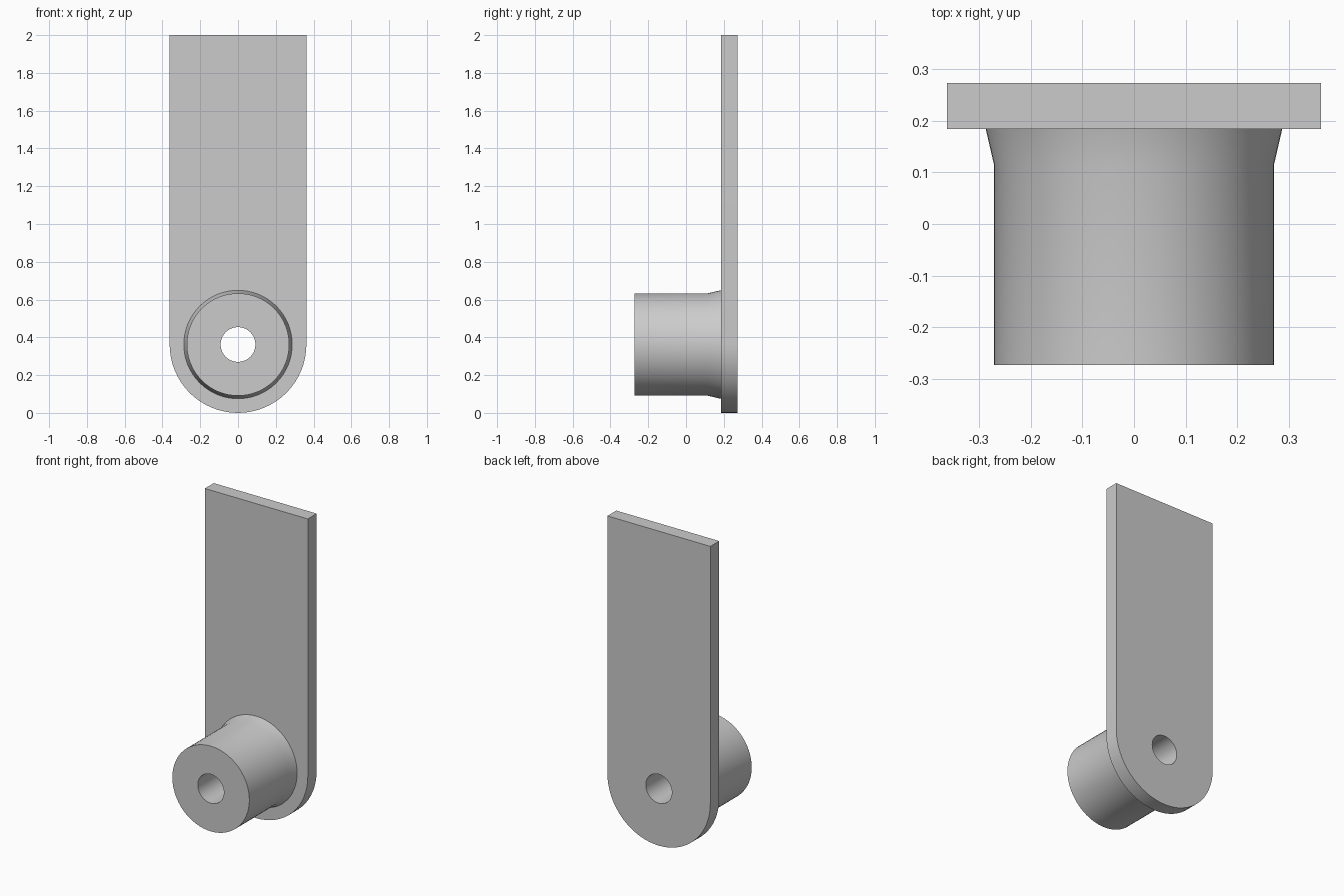
import bpy, bmesh
from math import sin, cos, pi, radians

default_cube = bpy.data.objects.get("Cube")
if default_cube:
    bpy.data.objects.remove(default_cube, do_unlink=True)

HALF_W = 0.362          # plate half width, also its round end and pivot height
FRONT, BACK = 0.184, 0.273
HOLE = 0.092
SEG = 64

grey = bpy.data.materials.new("grey_metal")
grey.use_nodes = True
color = (0.6, 0.6, 0.6, 1)
grey.diffuse_color = color
grey.node_tree.nodes["Principled BSDF"].inputs["Base Color"].default_value = color


def arc(radius, start, end, count):
    """Points (x, z) on an arc around the pivot."""
    step = (end - start) / count
    return [(radius * cos(start + i * step), HALF_W + radius * sin(start + i * step))
            for i in range(count + 1)]


def finish(name, bm):
    mesh = bpy.data.meshes.new(name)
    bm.to_mesh(mesh)
    bm.free()
    mesh.materials.append(grey)
    obj = bpy.data.objects.new(name, mesh)
    bpy.context.collection.objects.link(obj)
    bpy.ops.object.select_all(action="DESELECT")
    obj.select_set(True)
    bpy.context.view_layer.objects.active = obj
    bpy.ops.object.shade_smooth_by_angle(angle=radians(30))
    return obj


# Flat plate with a rounded lower end and a through hole
bm = bmesh.new()
outline = arc(HALF_W, pi, 2 * pi, SEG // 2) + [(HALF_W, 2), (-HALF_W, 2)]
edges = []
for loop in (outline, arc(HOLE, 0, 2 * pi, SEG)[:-1]):
    verts = [bm.verts.new((x, FRONT, z)) for x, z in loop]
    edges += [bm.edges.new((verts[i - 1], v)) for i, v in enumerate(verts)]
bmesh.ops.triangle_fill(bm, edges=edges, use_beauty=True, normal=(0, -1, 0))
extruded = bmesh.ops.extrude_face_region(bm, geom=bm.faces[:], use_keep_orig=True)
bmesh.ops.translate(bm, vec=(0, BACK - FRONT, 0),
                    verts=[g for g in extruded["geom"] if isinstance(g, bmesh.types.BMVert)])
bmesh.ops.recalc_face_normals(bm, faces=bm.faces[:])
finish("plate", bm)

# Hollow boss, turned around the pivot, with a flared foot on the plate
bm = bmesh.new()
profile = [(HOLE, FRONT), (HOLE, -BACK), (0.271, -BACK), (0.271, 0.115), (0.287, FRONT)]
rings = [[bm.verts.new((x, y, z)) for x, z in arc(r, 0, 2 * pi, SEG)[:-1]]
         for r, y in profile]
for a, b in zip(rings, rings[1:]):
    for j in range(SEG):
        k = (j + 1) % SEG
        bm.faces.new((a[j], b[j], b[k], a[k]))
finish("boss", bm)
